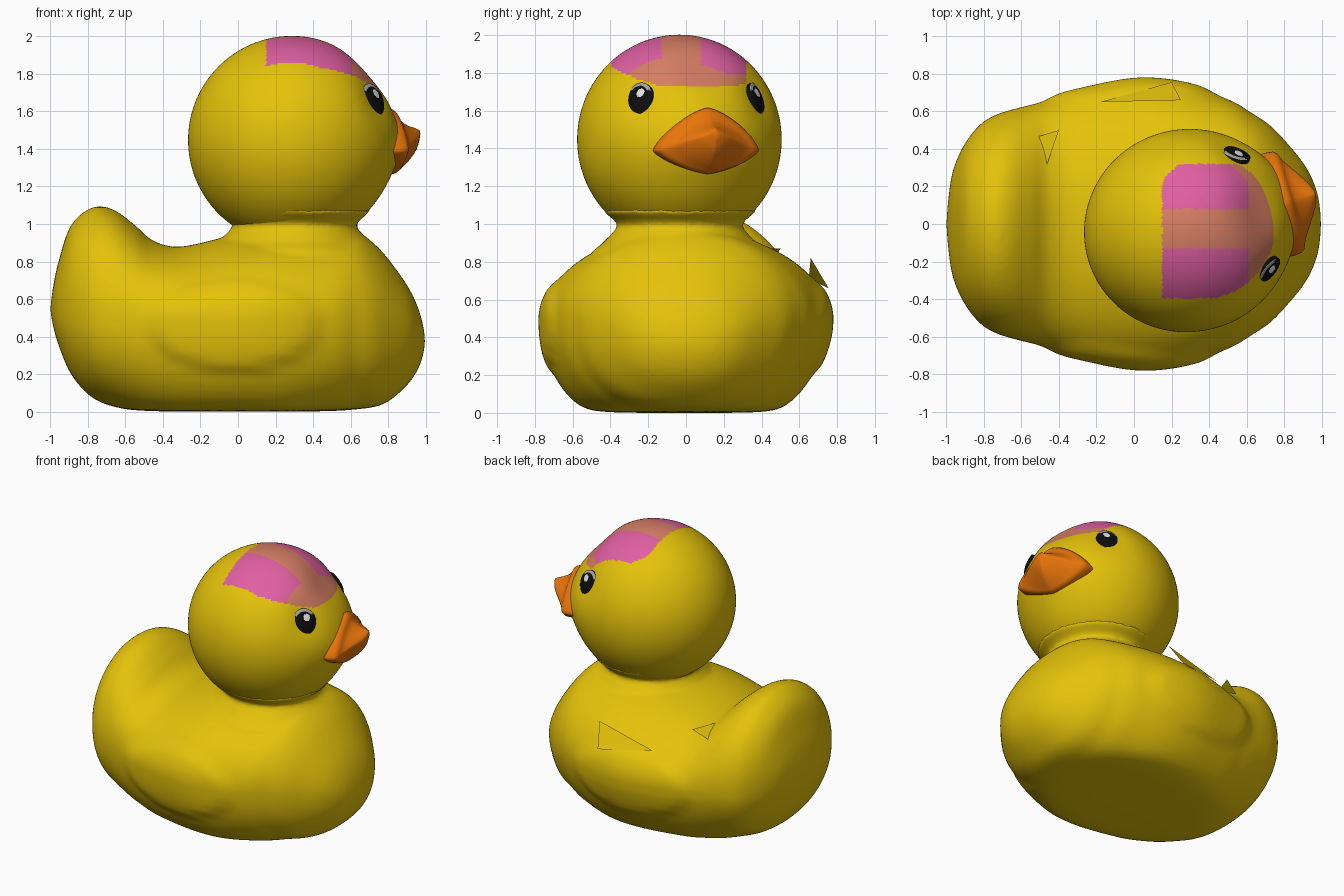
import bpy, bmesh, math
from mathutils import Vector, Matrix

if "Cube" in bpy.data.objects:
    bpy.data.objects.remove(bpy.data.objects["Cube"])


def mat(name, rgb):
    m = bpy.data.materials.new(name)
    m.diffuse_color = (*rgb, 1)
    m.use_nodes = True
    m.node_tree.nodes["Principled BSDF"].inputs["Base Color"].default_value = m.diffuse_color
    return m


YELLOW = mat("yellow", (0.78, 0.54, 0.003))
ORANGE = mat("orange", (0.80, 0.175, 0.003))
PINK = mat("pink", (0.74, 0.115, 0.36))
SALMON = mat("salmon", (0.68, 0.21, 0.13))
BLACK = mat("black", (0.004, 0.004, 0.004))
WHITE = mat("white", (0.85, 0.85, 0.85))
GREY = mat("grey", (0.38, 0.38, 0.38))


def finish(bm, name, mats, rule=None):
    """Turn a bmesh into a smooth object, colouring faces by an optional rule."""
    bmesh.ops.recalc_face_normals(bm, faces=bm.faces)
    for f in bm.faces:
        f.smooth = True
        if rule:
            f.material_index = rule(f.calc_center_median())
    me = bpy.data.meshes.new(name)
    bm.to_mesh(me)
    bm.free()
    ob = bpy.data.objects.new(name, me)
    bpy.context.collection.objects.link(ob)
    for m in mats:
        me.materials.append(m)
    return ob


def loft(bm, rings):
    """Skin a list of closed rings and cap both ends."""
    vs = [[bm.verts.new(p) for p in r] for r in rings]
    n = len(vs[0])
    for a, b in zip(vs, vs[1:]):
        for i in range(n):
            j = (i + 1) % n
            bm.faces.new((a[i], a[j], b[j], b[i]))
    bm.faces.new(vs[0])
    bm.faces.new(vs[-1])


def spline(rows, steps):
    """Catmull-Rom interpolation through rows of numbers."""
    out = []
    for i in range(len(rows) - 1):
        p0, p1, p2 = rows[max(i - 1, 0)], rows[i], rows[i + 1]
        p3 = rows[min(i + 2, len(rows) - 1)]
        for k in range(steps):
            t = k / steps
            out.append([0.5 * (2 * b + (c - a) * t + (2 * a - 5 * b + 4 * c - d) * t * t
                               + (3 * b - a - 3 * c + d) * t ** 3)
                        for a, b, c, d in zip(p0, p1, p2, p3)])
    return out + [list(rows[-1])]


# Body: stations along x (x, bottom, widest height, top, half width)
STATIONS = [
    (-1.0, .54, .55, .56, .01), (-.985, .46, .56, .67, .17), (-.96, .37, .57, .79, .30),
    (-.9, .22, .57, .98, .43), (-.82, .11, .55, 1.07, .53), (-.74, .045, .53, 1.10, .58),
    (-.65, .0, .52, 1.075, .61), (-.55, -.05, .5, 1.0, .635), (-.45, -.09, .5, .915, .66),
    (-.3, -.13, .5, .885, .70), (0, -.15, .5, .95, .757), (.25, -.15, .5, .975, .74),
    (.5, -.08, .5, .975, .665), (.63, -.03, .5, .965, .59), (.72, .0, .48, .905, .53),
    (.8, .045, .46, .82, .45), (.9, .14, .43, .68, .33), (.955, .22, .41, .57, .23),
    (.985, .3, .39, .47, .13), (.997, .375, .38, .385, .01)]
N = 72
rings = []
for x, zb, zc, zt, w in spline(STATIONS, 5):
    ring = []
    for i in range(N):
        a = 2 * math.pi * i / N
        c, s = math.cos(a), math.sin(a)
        if s < 0:  # fuller lower half
            c, s = [math.copysign(abs(k) ** (2 / 2.25), k) for k in (c, s)]
        y = w * c
        z = zc + s * ((zt - zc) if s > 0 else (zc - zb))
        z = max(0, .5 * (z + math.hypot(z, .06)) - .006)  # soft flat base
        if y > 0:  # left side tucks in a little towards the base
            y *= 1 - .07 * max(0, .45 - z) / .45
        # raised wing on each flank
        d = ((x + .02) / .5) ** 2 + ((z - .46) / .27) ** 2
        k = min(1, max(0, 1 - d) * 2.2)
        y += math.copysign(.023 * k * k * (3 - 2 * k), c) * min(1, abs(c) * 2)
        ring.append((x, y, z))
    rings.append(ring)
bm = bmesh.new()
loft(bm, rings)
# Neck collar flaring into the body and up into the head
NECK = [(.44, .72), (.47, .84), (.405, .90), (.36, .95), (.33, .985), (.338, 1.01),
        (.366, 1.035), (.402, 1.065), (.40, 1.08)]
loft(bm, [[(.3 + r * math.cos(2 * math.pi * i / N), -.033 + r * math.sin(2 * math.pi * i / N), z)
           for i in range(N)] for r, z in spline(NECK, 3)])
body = finish(bm, "body", [YELLOW])
rem = body.modifiers.new("merge", 'REMESH')
rem.mode = 'VOXEL'
rem.voxel_size = .016
rem.use_smooth_shade = True
sm = body.modifiers.new("soften", 'SMOOTH')
sm.factor = .5
sm.iterations = 10

# Torn flaps standing off the left flank
FLAPS = [((-.18, .65, .71), (.25, .66, .82), (.2, .755, .66)),
         ((-.40, .50, .87), (-.53, .46, .80), (-.49, .24, .865))]
bm = bmesh.new()
for tri in FLAPS:
    bm.faces.new([bm.verts.new(p) for p in tri])
finish(bm, "flank_flaps", [YELLOW])

# Head: slightly turned sphere with flat forehead, eye dips and a small snout
CENTRE = Vector((.288, -.035, 1.447))
TURN = Matrix.Rotation(math.radians(16), 3, 'Z')
EYE_AZ, EYE_EL = .74, .42


def bump(a, b):
    return math.exp(-a * a - b * b)


def head_radius(az, el):
    return (.555 - .015 * (math.sin(az) * math.cos(el)) ** 2
            + .028 * bump(az / .55, (el + .05) / .28)
            - .035 * bump(az / .5, (el - .75) / .3)
            - .022 * bump((abs(az) - EYE_AZ) / .25, (el - EYE_EL) / .25))


def on_head(d):
    """Point on the head surface in local direction d."""
    d = d.normalized()
    r = head_radius(math.atan2(d.y, d.x), math.asin(max(-1, min(1, d.z))))
    return CENTRE + TURN @ (d * r)


def head_colour(c):
    # crown patch: straight back edge, rounded front edge, two pink cores
    front = .745 - .12 * ((c.y + .06) / .35) ** 2
    back = .15 + .10 * max(0, (c.y - .2) / .12) ** 2
    low = 1.705 + .1 * ((c.y - .06) / .4) ** 2
    if not (back < c.x < front and -.395 < c.y < .32 and c.z > low):
        return 0
    return 2 if -.13 < c.y < .08 or c.x > .61 or c.z < 1.79 else 1


bm = bmesh.new()
bmesh.ops.create_uvsphere(bm, u_segments=180, v_segments=130, radius=1)
for v in bm.verts:
    v.co = on_head(v.co)
finish(bm, "head", [YELLOW, PINK, SALMON], head_colour)

# Beak: diamond sections (forward, half width, top, middle, bottom)
BEAK = [(.42, .28, 1.60, 1.39, 1.27), (.55, .28, 1.615, 1.39, 1.265),
        (.59, .215, 1.56, 1.41, 1.285), (.64, .14, 1.525, 1.44, 1.33),
        (.685, .07, 1.51, 1.46, 1.39), (.705, .02, 1.5, 1.48, 1.45)]
rings = []
for f, w, zt, zm, zb in spline(BEAK, 3):
    ring = []
    for i in range(40):
        a = 2 * math.pi * i / 40
        c, s = [math.copysign(abs(k) ** (2 / 1.4), k) for k in (math.cos(a), math.sin(a))]
        z = zm + s * ((zt - zm) if s > 0 else (zm - zb))
        p = TURN @ Vector((f, w * c, 0))
        ring.append((CENTRE.x + p.x, CENTRE.y + p.y, z))
    rings.append(ring)
bm = bmesh.new()
loft(bm, rings)
finish(bm, "beak", [ORANGE])

# Eyes: thin domed ovals, turned outward, with a glint and a pale upper rim
for side, name in ((-1, "right_eye"), (1, "left_eye")):
    az = side * EYE_AZ
    mid = on_head(Vector((math.cos(EYE_EL) * math.cos(az), math.cos(EYE_EL) * math.sin(az),
                          math.sin(EYE_EL))))
    az, el = side * .95, .33
    out = TURN @ Vector((math.cos(el) * math.cos(az), math.cos(el) * math.sin(az), math.sin(el)))
    across = TURN @ Vector((-math.sin(az), math.cos(az), 0))
    up = out.cross(across)
    bm = bmesh.new()
    R, S = 14, 48
    grid = []
    for k in range(R + 2):
        rho = max(min(k, R) / R, .01)
        h = .023 - .018 * rho ** 2 if k <= R else -.04
        row = []
        for i in range(S):
            a = 2 * math.pi * i / S
            u, v = rho * math.cos(a), rho * math.sin(a)
            row.append((bm.verts.new(mid + across * (u * .083) + up * (v * .09) + out * h), u, v))
        grid.append(row)
    bm.faces.new([g[0] for g in grid[0]])
    for n, (a, b) in enumerate(zip(grid, grid[1:])):
        for i in range(S):
            j = (i + 1) % S
            f = bm.faces.new((a[i][0], a[j][0], b[j][0], b[i][0]))
            u, v = (a[i][1] + b[j][1]) / 2, (a[i][2] + b[j][2]) / 2
            if math.hypot(u + side * .2, v - .32) < .28:
                f.material_index = 1
            elif n < R and math.hypot(u, v) > .76 and v > .5:
                f.material_index = 2
    finish(bm, name, [BLACK, WHITE, GREY])
